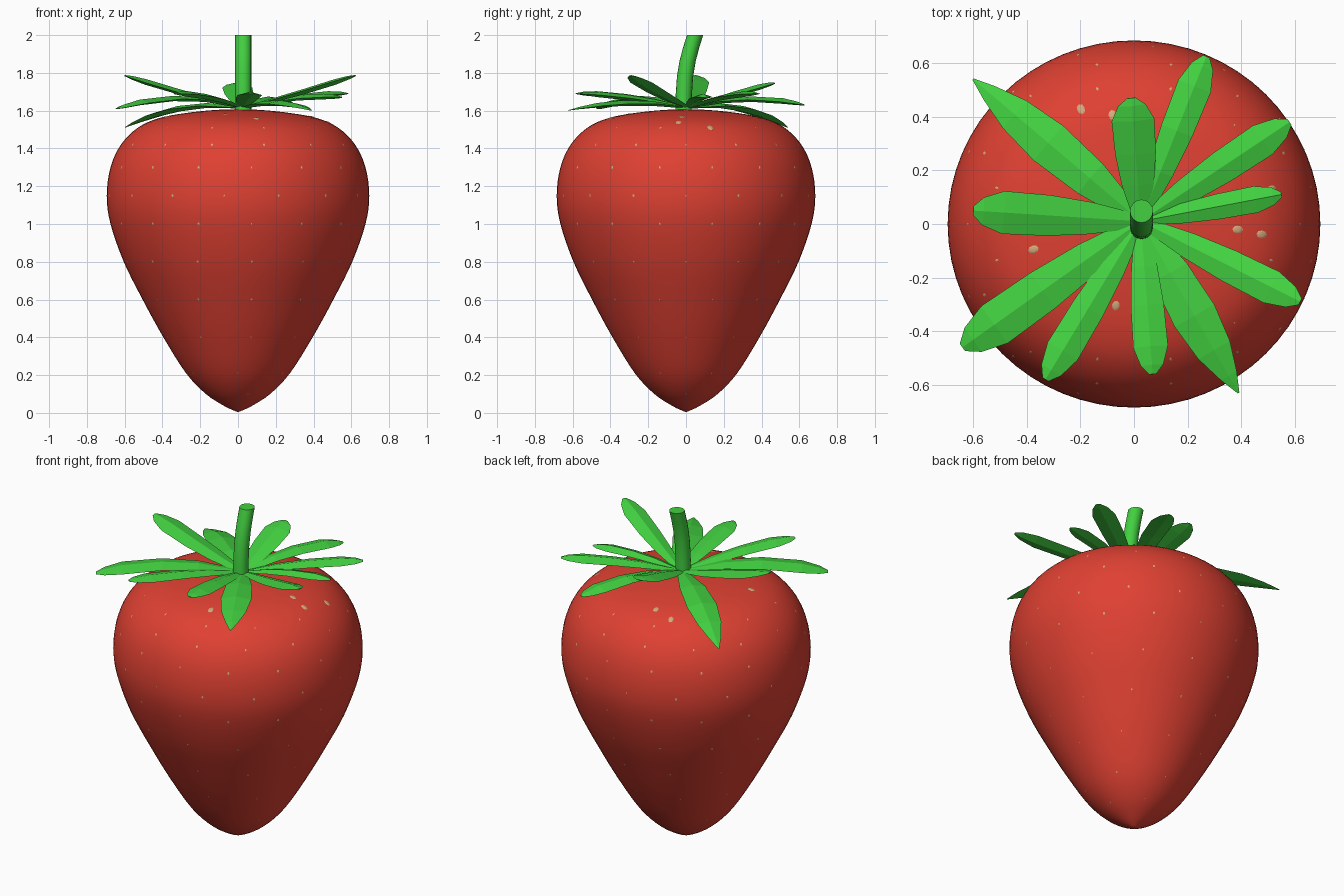
import bpy, bmesh, math
from mathutils import Vector, Matrix

if "Cube" in bpy.data.objects:
    bpy.data.objects.remove(bpy.data.objects["Cube"])


def material(name, rgb):
    m = bpy.data.materials.new(name)
    m.diffuse_color = (*rgb, 1)
    m.use_nodes = True
    m.node_tree.nodes["Principled BSDF"].inputs["Base Color"].default_value = m.diffuse_color
    return m


RED = material("berry red", (0.74, 0.052, 0.032))
GREEN = material("leaf green", (0.055, 0.64, 0.052))
TAN = material("seed tan", (0.65, 0.40, 0.20))


def finish(bm, name, mat, smooth=None):
    bmesh.ops.recalc_face_normals(bm, faces=bm.faces[:])
    me = bpy.data.meshes.new(name)
    bm.to_mesh(me)
    bm.free()
    me.materials.append(mat)
    ob = bpy.data.objects.new(name, me)
    bpy.context.collection.objects.link(ob)
    if smooth:
        bpy.ops.object.select_all(action='DESELECT')
        bpy.context.view_layer.objects.active = ob
        ob.select_set(True)
        bpy.ops.object.shade_smooth_by_angle(angle=math.radians(smooth))
    return ob


def skin(bm, rings):
    """Bridge closed rings of equal size and cap both ends."""
    vs = [[bm.verts.new(p) for p in r] for r in rings]
    n = len(vs[0])
    for a, b in zip(vs, vs[1:]):
        for i in range(n):
            j = (i + 1) % n
            bm.faces.new((a[i], a[j], b[j], b[i]))
    bm.faces.new(vs[0][::-1])
    bm.faces.new(vs[-1])


# Berry: smoothed outline turned around z
outline = [(0.004, 0.005), (0.07, 0.035), (0.17, 0.10), (0.275, 0.21), (0.395, 0.40),
           (0.505, 0.60), (0.605, 0.80), (0.675, 1.0), (0.695, 1.15), (0.675, 1.30),
           (0.62, 1.42), (0.53, 1.51), (0.42, 1.56), (0.28, 1.587), (0.13, 1.603), (0.004, 1.608)]


def spline(pts, steps=4):
    p = [Vector(q) for q in pts]
    p = [2 * p[0] - p[1]] + p + [2 * p[-1] - p[-2]]
    out = []
    for i in range(1, len(p) - 2):
        a, b, c, d = p[i - 1:i + 3]
        for s in range(steps):
            t = s / steps
            out.append(0.5 * (2 * b + (c - a) * t + (2 * a - 5 * b + 4 * c - d) * t * t
                              + (3 * b - a - 3 * c + d) * t ** 3))
    return out + [p[-2]]


curve = spline(outline)
SEG = 64
bm = bmesh.new()
skin(bm, [[(r * math.cos(k * math.tau / SEG), 0.985 * r * math.sin(k * math.tau / SEG), z)
           for k in range(SEG)] for r, z in curve])
finish(bm, "berry", RED, 30)

# Seeds: flat discs that only just break the skin
bm = bmesh.new()


def seed(i, ang, lift, size):
    r, z = curve[i]
    t = (curve[i + 1] - curve[i - 1]).normalized()
    c, s = math.cos(ang), math.sin(ang)
    n = Vector((t.y * c, t.y * s, -t.x))
    up = Vector((t.x * c, t.x * s, t.y))
    side = up.cross(n)
    rot = Matrix((side, up, n)).transposed().to_4x4()
    pos = Vector((r * c, 0.985 * r * s, z)) + n * lift
    bmesh.ops.create_uvsphere(bm, u_segments=8, v_segments=6, radius=1,
                              matrix=Matrix.Translation(pos) @ rot
                              @ Matrix.Diagonal((size, size * 1.3, 0.008, 1)))


for row, i in enumerate(range(8, 46, 4)):
    count = max(5, round(curve[i][0] * 22))
    for k in range(count):
        seed(i, (k + 0.5 * (row % 2)) * math.tau / count, -0.0076, 0.012)
for x, y in ((-0.08, 0.41), (-0.39, -0.10), (-0.07, -0.32), (0.37, -0.02),
             (-0.2, 0.44), (0.48, -0.04), (0.51, 0.13), (0.1, -0.42)):
    rad = math.hypot(x, y)
    i = min(range(44, len(curve) - 2), key=lambda q: abs(curve[q][0] - rad))
    seed(i, math.atan2(y, x), -0.005, 0.019)
finish(bm, "seeds", TAN)

# Leaves: tip x, y, z, width, arch height, pointed or blunt
leaves = [(-0.60, 0.54, 1.51, 0.17, 0.05, 1), (-0.60, 0.05, 1.785, 0.16, -0.01, 0),
          (-0.64, -0.46, 1.61, 0.17, 0.05, 0), (-0.33, -0.58, 1.69, 0.13, 0.015, 0),
          (0.07, -0.56, 1.69, 0.13, 0.01, 0), (0.39, -0.63, 1.60, 0.17, 0.03, 1),
          (0.62, -0.29, 1.785, 0.13, -0.01, 0), (0.55, 0.11, 1.67, 0.10, 0.02, 0),
          (0.58, 0.38, 1.69, 0.13, 0.015, 0), (0.27, 0.625, 1.63, 0.13, 0.035, 0),
          (-0.01, 0.47, 1.745, 0.16, 0.0, 0)]
shapes = ([(0, .3), (.3, .75), (.55, .95), (.82, 1), (.94, .65), (1, .2)],
          [(0, .3), (.3, .85), (.55, 1), (.75, .8), (.9, .4), (1, .04)])
hub = Vector((0.025, 0.01, 1.615))
for n, (x, y, z, w, arch, pointed) in enumerate(leaves):
    tip = Vector((x, y, z))
    d = (tip - hub).normalized()
    side = Vector((-d.y, d.x, 0)).normalized()
    up = d.cross(side)
    rings = []
    for t, k in shapes[pointed]:
        c = hub.lerp(tip, t) + Vector((0, 0, arch * 4 * t * (1 - t)))
        h = w * k / 2
        rings.append([c + side * h, c + up * 0.018 * k, c - side * h, c - up * 0.012 * k])
    bm = bmesh.new()
    skin(bm, rings)
    finish(bm, f"leaf_{n + 1}", GREEN)

# Stem: bends towards the back
bm = bmesh.new()
skin(bm, [[(0.028 + 0.043 * math.cos(k * math.tau / 16), y + 0.043 * math.sin(k * math.tau / 16), z)
           for k in range(16)]
          for y, z in ((-0.014, 1.59), (-0.012, 1.68), (-0.005, 1.78), (0.008, 1.86),
                       (0.026, 1.93), (0.048, 2.0))])
finish(bm, "stem", GREEN, 30)
